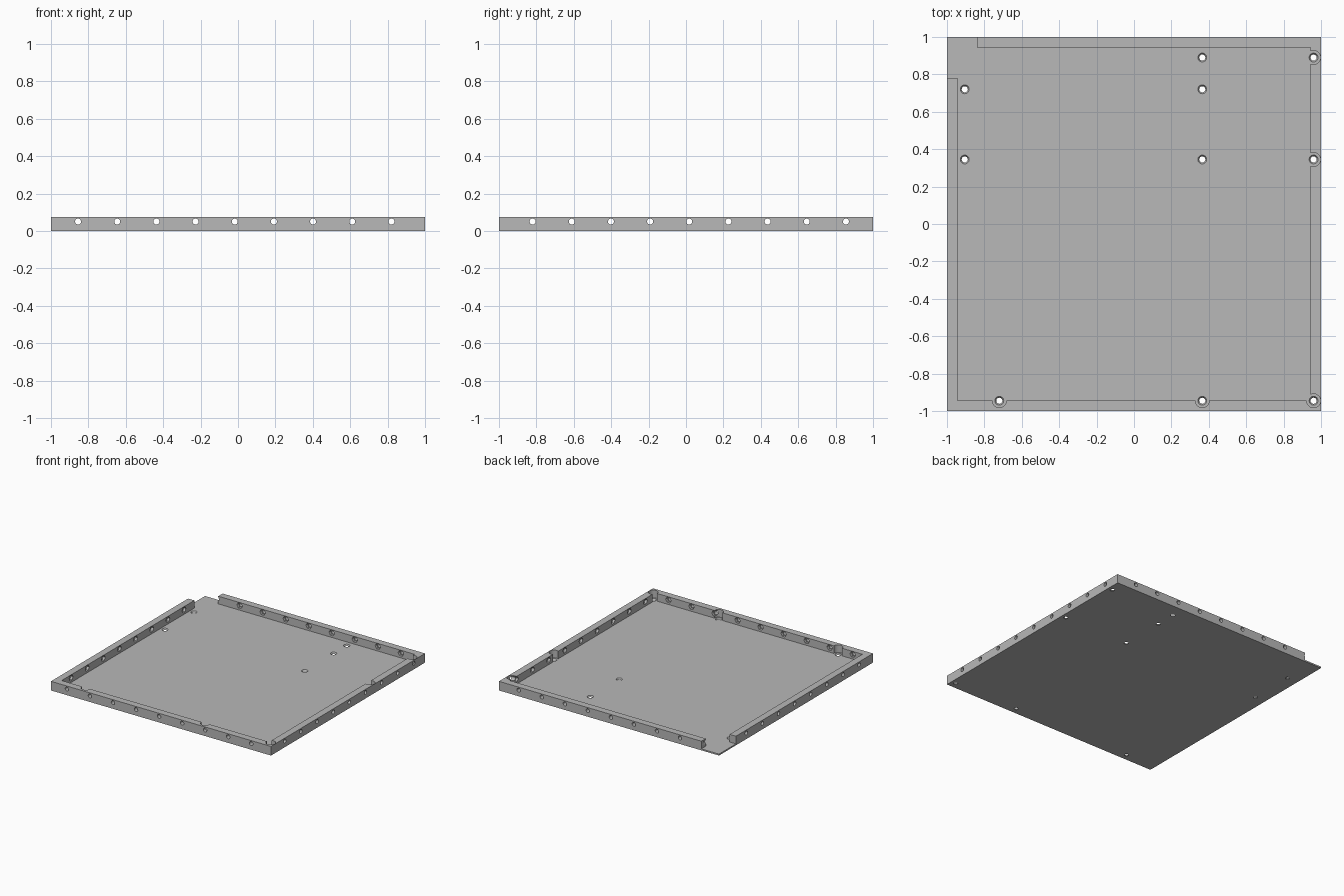
import bpy, bmesh
from math import pi
from mathutils import Matrix, Vector

if "Cube" in bpy.data.objects:
    bpy.data.objects.remove(bpy.data.objects["Cube"], do_unlink=True)

HEIGHT, FLOOR, INNER = 0.075, 0.012, 0.943

grey = bpy.data.materials.new("plain grey")
grey.use_nodes = True
grey.diffuse_color = (0.48, 0.48, 0.48, 1)
grey.node_tree.nodes["Principled BSDF"].inputs["Base Color"].default_value = grey.diffuse_color


def make_object(name, bm):
    bmesh.ops.recalc_face_normals(bm, faces=bm.faces)
    mesh = bpy.data.meshes.new(name)
    bm.to_mesh(mesh)
    bm.free()
    mesh.materials.append(grey)
    obj = bpy.data.objects.new(name, mesh)
    bpy.context.collection.objects.link(obj)
    return obj


def prism(name, outline, bottom, top):
    bm = bmesh.new()
    face = bm.faces.new([bm.verts.new((x, y, bottom)) for x, y in outline])
    new = bmesh.ops.extrude_face_region(bm, geom=[face])["geom"]
    bmesh.ops.translate(bm, vec=(0, 0, top - bottom),
                        verts=[v for v in new if isinstance(v, bmesh.types.BMVert)])
    return make_object(name, bm)


def rods(name, centres, axis, low, high, length, sides):
    """Row of parallel rods or cones, centred on the given points."""
    turn = Vector((0, 0, 1)).rotation_difference(Vector(axis)).to_matrix().to_4x4()
    bm = bmesh.new()
    for centre in centres:
        bmesh.ops.create_cone(bm, cap_ends=True, segments=sides, radius1=low, radius2=high,
                              depth=length, matrix=Matrix.Translation(centre) @ turn)
    return make_object(name, bm)


def combine(target, tool, operation="DIFFERENCE"):
    mod = target.modifiers.new("combine", "BOOLEAN")
    mod.operation, mod.solver, mod.object = operation, "EXACT", tool
    bpy.context.view_layer.objects.active = target
    bpy.ops.object.modifier_apply(modifier=mod.name)
    bpy.data.objects.remove(tool, do_unlink=True)


# Rim wall, open at the back corner
rim = prism("rim", [(-0.84, 1), (1, 1), (1, -1), (-1, -1), (-1, 0.78), (-INNER, 0.78),
                    (-INNER, -INNER), (INNER, -INNER), (INNER, INNER), (-0.84, INNER)],
            0, HEIGHT)

# Wall screw holes with hexagonal nut recesses on the inside
steps = [-0.855 + 0.2094 * i for i in range(9)]
along_x = [(x, 0, 0.05) for x in steps]
along_y = [(0, -x, 0.05) for x in steps]
for label, centres, axis in (("cross", along_x, (0, 1, 0)), ("side", along_y, (1, 0, 0))):
    recess = rods(label + "_recess", centres, axis, 0.025, 0.025, 2 * INNER + 0.04, 6)
    # Keep two flats of each hexagon level with the floor
    spans = [max(v.co.z for v in recess.data.vertices) - 0.05]
    if spans[0] > 0.023:
        spin = Matrix.Rotation(pi / 6, 4, Vector(axis))
        for v in recess.data.vertices:
            centre = Vector(min(centres, key=lambda c: (v.co.x - c[0]) ** 2 * (axis[0] == 0)
                                + (v.co.y - c[1]) ** 2 * (axis[1] == 0)))
            v.co = centre + spin @ (v.co - centre)
    combine(rim, recess)
    combine(rim, rods(label + "_holes", centres, axis, 0.016, 0.016, 2.2, 24))

# Round screw-head pockets in the rim
edge_holes = [(0.96, 0.89), (0.96, 0.345), (0.96, -0.945), (0.365, -0.945), (-0.72, -0.945)]
open_holes = [(0.365, 0.89), (0.365, 0.72), (0.365, 0.345), (-0.905, 0.72), (-0.905, 0.345)]
combine(rim, rods("pockets", [(x, y, 0.05) for x, y in edge_holes], (0, 0, 1),
                  0.037, 0.037, 0.3, 32))

# Floor plate joined to the rim
tray = prism("tray", [(-1, -1), (1, -1), (1, 1), (-1, 1)], 0, FLOOR)
combine(tray, rim, "UNION")

# Countersunk screw holes through the floor
places = [(x, y, FLOOR / 2) for x, y in edge_holes + open_holes]
combine(tray, rods("countersinks", places, (0, 0, 1), 0.016, 0.024, FLOOR + 0.001, 24))

# Merge flat regions and smooth the round holes
bm = bmesh.new()
bm.from_mesh(tray.data)
bmesh.ops.remove_doubles(bm, verts=bm.verts, dist=0.00005)
bmesh.ops.dissolve_limit(bm, angle_limit=0.01, verts=bm.verts, edges=bm.edges)
bm.to_mesh(tray.data)
bm.free()
bpy.ops.object.select_all(action="DESELECT")
tray.select_set(True)
bpy.context.view_layer.objects.active = tray
bpy.ops.object.shade_smooth_by_angle(angle=pi / 6)
